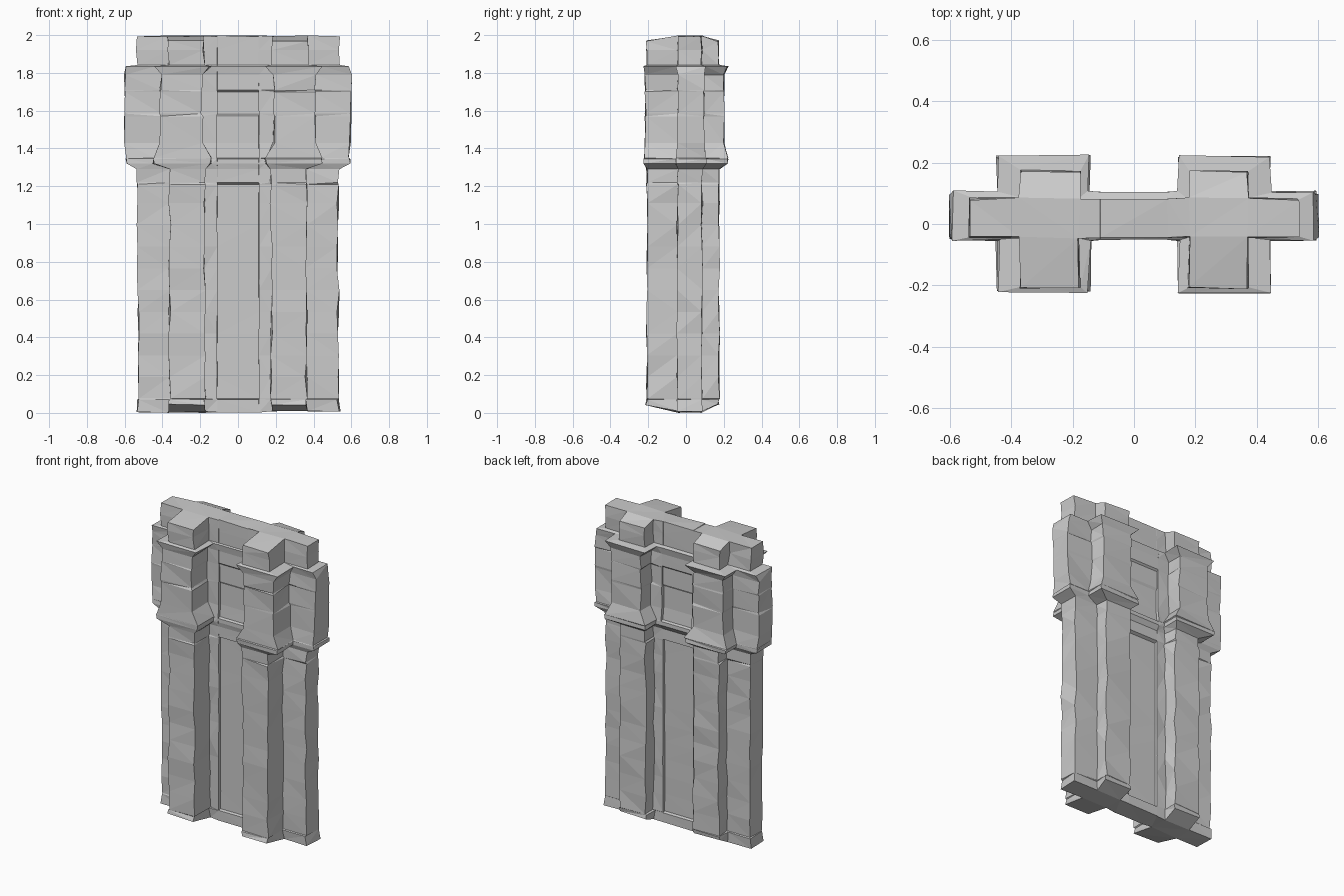
import bpy, bmesh, random

if "Cube" in bpy.data.objects:
    bpy.data.objects.remove(bpy.data.objects["Cube"])

random.seed(4)

# Named wall and column measurements at each kind of height:
# wall half width, column inner x, column outer x, column front y, column back y,
# wall front y, wall back y
FOOT = (0.54, 0.178, 0.365, -0.212, 0.172, -0.045, 0.085)
SHAFT = (0.53, 0.175, 0.362, -0.207, 0.175, -0.045, 0.085)
LIP = (0.59, 0.145, 0.445, -0.222, 0.222, -0.052, 0.105)
HEAD = (0.597, 0.19, 0.41, -0.215, 0.20, -0.045, 0.095)
TOP = (0.535, 0.18, 0.37, -0.208, 0.172, -0.045, 0.082)
FLAT, DEEP = 0.001, 0.02   # panel recess depth

# (height, section, recess depth)
levels = [(0.0, FOOT, FLAT), (0.07, SHAFT, FLAT), (0.075, SHAFT, DEEP)]
levels += [(0.075 + 0.115 * i, SHAFT, DEEP) for i in range(1, 10)]
levels += [(1.21, SHAFT, DEEP), (1.22, SHAFT, FLAT), (1.29, SHAFT, FLAT),
           (1.32, LIP, FLAT), (1.345, LIP, FLAT), (1.35, LIP, DEEP),
           (1.43, HEAD, DEEP), (1.57, HEAD, DEEP), (1.585, HEAD, 0.012),
           (1.70, HEAD, 0.012), (1.71, HEAD, FLAT), (1.79, HEAD, FLAT),
           (1.835, LIP, FLAT), (1.842, TOP, FLAT), (1.92, TOP, FLAT),
           (1.995, TOP, FLAT)]


def outline(section, recess):
    """Closed plan outline: two crossed piers joined by a thin panelled wall."""
    xe, xi, xo, yf, yb, wf, wb = section
    px = 0.11
    half = [(px, wf + recess), (px, wf), (xi, wf), (xi, yf), (xo, yf), (xo, wf),
            (xe, wf), (xe, wb), (xo, wb), (xo, yb), (xi, yb), (xi, wb),
            (px, wb), (px, wb - recess)]
    return half + [(-x, y) for x, y in reversed(half)]


def jitter(a):
    return random.uniform(-a, a)


bm = bmesh.new()
rings = []
for i, (z, section, recess) in enumerate(levels):
    ring = []
    for x, y in outline(section, recess):
        pier = y < section[5] - 0.05 or y > section[6] + 0.05
        h = z
        if i == 0:
            h = 0.045 + jitter(0.005) if pier else 0.005 + jitter(0.005)
        elif i == len(levels) - 1:
            h = 1.968 + jitter(0.005) if pier else 1.995 + jitter(0.005)
        # worn stone: small offsets, kept tiny around the recess edges
        a = 0.007 if abs(x) > 0.13 else 0.001
        ring.append(bm.verts.new((x + jitter(a), y + jitter(a * 0.7), h)))
    rings.append(ring)

# Side skin and end caps
n = len(rings[0])
for low, high in zip(rings, rings[1:]):
    for k in range(n):
        bm.faces.new((low[k], low[(k + 1) % n], high[(k + 1) % n], high[k]))


def cap(r, flip):
    """Ends filled as separate strips so the uneven edges stay clean."""
    m = lambda k: n - 1 - k
    parts = []
    for s in (lambda k: k, m):
        parts += [[s(k) for k in (2, 3, 4, 5)], [s(k) for k in (5, 6, 7, 8)],
                  [s(k) for k in (8, 9, 10, 11)], [s(k) for k in (2, 5, 8, 11)],
                  [s(k) for k in (0, 1, 2, 11, 12, 13)]]
    parts.append([0, 13, m(13), m(0)])
    for p in parts:
        f = bm.faces.new([r[k] for k in p])
        f.normal_update()
        if (f.normal.z < 0) != flip:
            f.normal_flip()


cap(rings[0], True)
cap(rings[-1], False)
bmesh.ops.triangulate(bm, faces=bm.faces[:])
bmesh.ops.recalc_face_normals(bm, faces=bm.faces[:])

mesh = bpy.data.meshes.new("double_pier_wall")
bm.to_mesh(mesh)
bm.free()
pier_wall = bpy.data.objects.new("double_pier_wall", mesh)
bpy.context.collection.objects.link(pier_wall)
